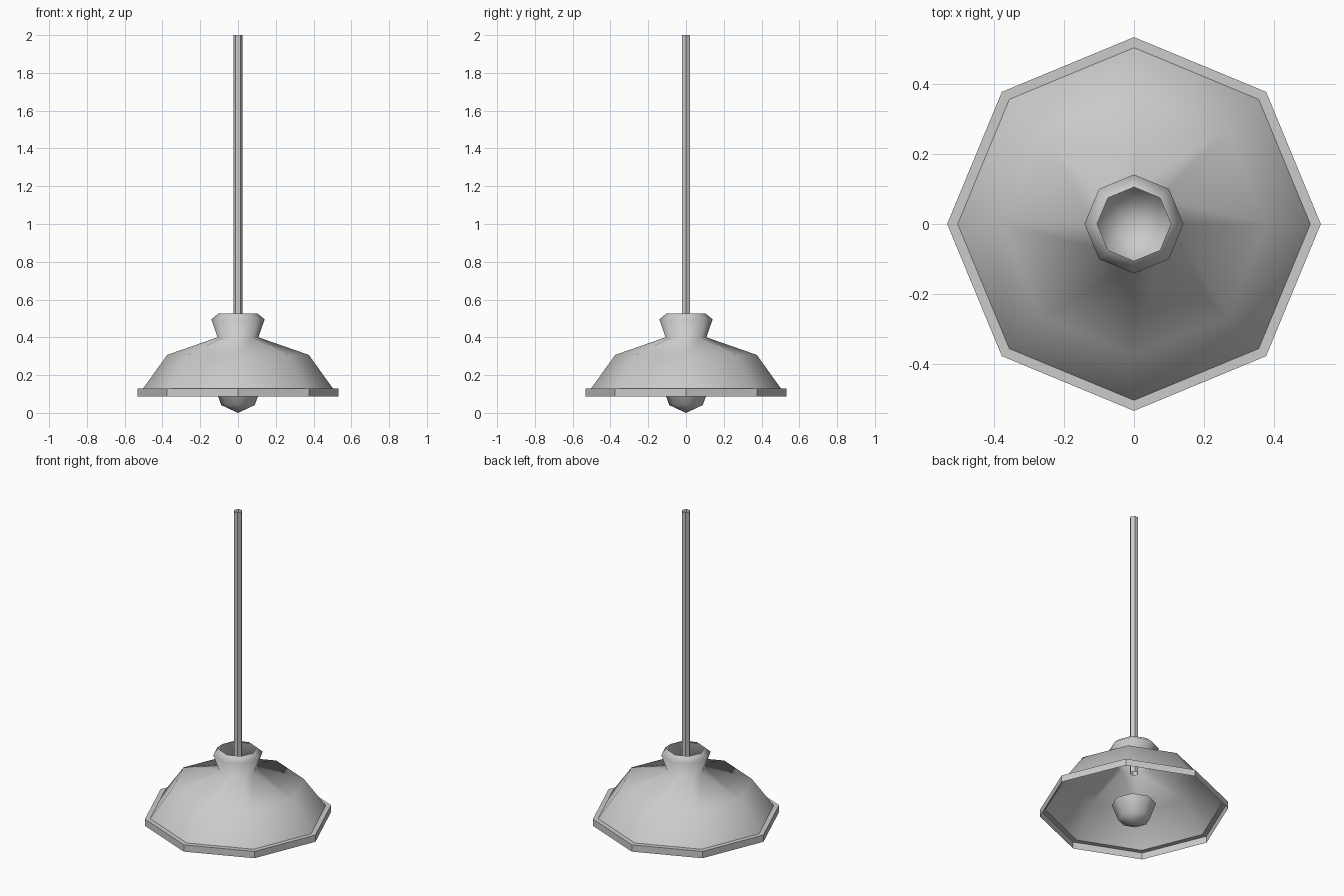
import bpy, bmesh
from math import cos, sin, pi

if "Cube" in bpy.data.objects:
    bpy.data.objects.remove(bpy.data.objects["Cube"])


def lathe(name, profile, sides, flat_bands=()):
    """Revolve (radius, z) points listed bottom to top into an open sheet."""
    bm = bmesh.new()
    rings = []
    for r, z in profile:
        if r == 0:
            rings.append([bm.verts.new((0, 0, z))] * sides)
        else:
            rings.append([bm.verts.new((r * cos(2 * pi * i / sides),
                                        r * sin(2 * pi * i / sides), z))
                          for i in range(sides)])
    for band, (lo, hi) in enumerate(zip(rings, rings[1:])):
        for i in range(sides):
            j = (i + 1) % sides
            corners = list(dict.fromkeys((lo[i], lo[j], hi[j], hi[i])))
            bm.faces.new(corners).smooth = band not in flat_bands
    mesh = bpy.data.meshes.new(name)
    bm.to_mesh(mesh)
    bm.free()
    obj = bpy.data.objects.new(name, mesh)
    bpy.context.collection.objects.link(obj)
    return obj


# Octagonal shade: flat lip and flange, sloped body, flared open collar
lathe("lamp_shade", [(0.532, 0.088), (0.532, 0.13), (0.502, 0.13),
                     (0.375, 0.307), (0.108, 0.40), (0.141, 0.495),
                     (0.105, 0.525)], 8, flat_bands=(0, 1))

# Bulb: open-topped half sphere peeking below the lip
bulb_r, bulb_h = 0.125, 0.14
lathe("bulb", [(bulb_r * sin(a * pi / 4), bulb_h * (1 - cos(a * pi / 4)))
               for a in range(3)], 8)

# Hanging rod: open hexagonal tube
lathe("hanging_rod", [(0.025, 0.34), (0.025, 2.0)], 6, flat_bands=(0,))
